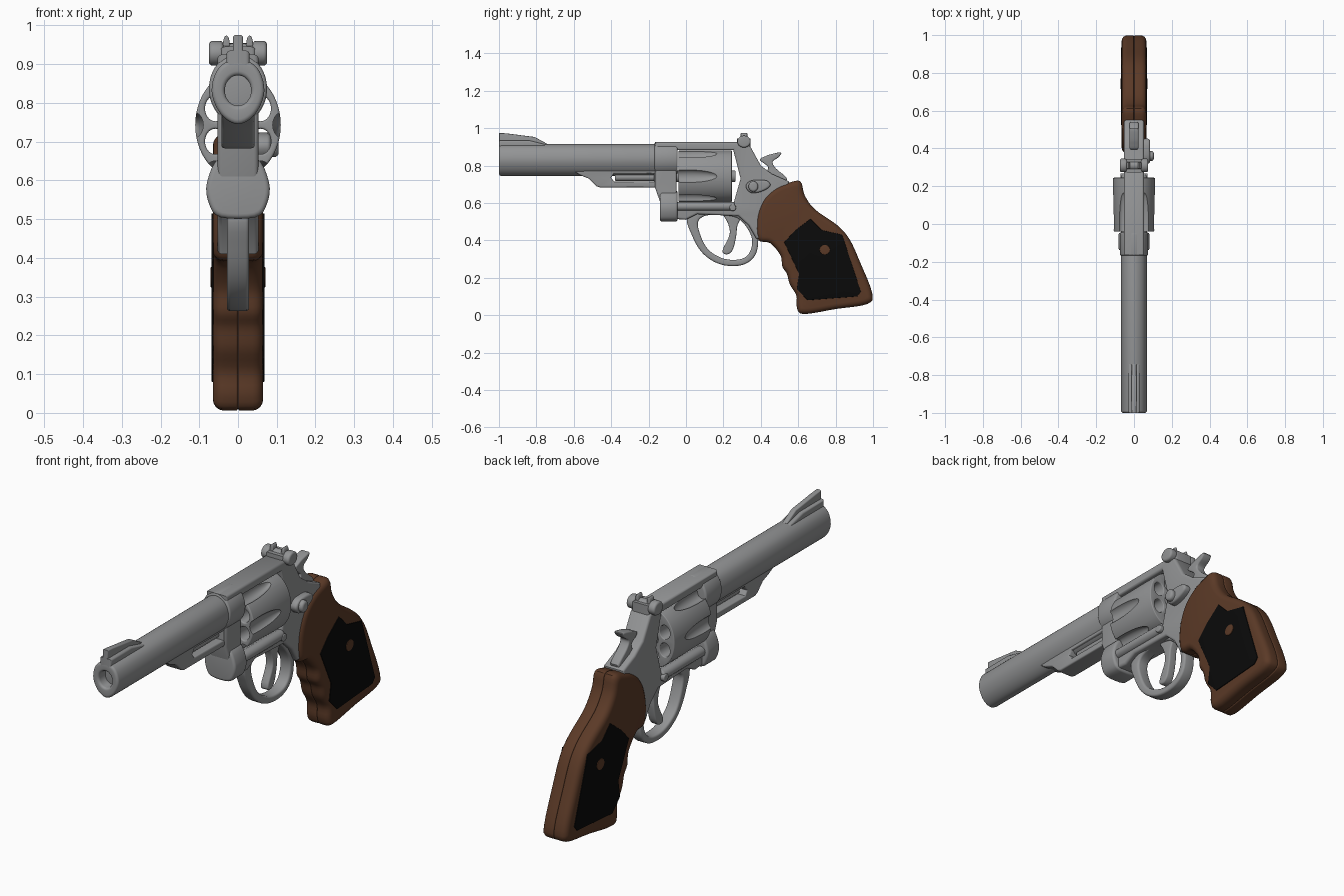
import bpy, bmesh, math
from mathutils import Matrix, Vector

cube = bpy.data.objects.get("Cube")
if cube:
    bpy.data.objects.remove(cube, do_unlink=True)


def material(name, rgb, rough):
    m = bpy.data.materials.new(name)
    m.use_nodes = True
    m.diffuse_color = (*rgb, 1)
    node = m.node_tree.nodes["Principled BSDF"]
    node.inputs["Base Color"].default_value = (*rgb, 1)
    node.inputs["Roughness"].default_value = rough
    return m


STEEL = material("grey steel", (0.29, 0.295, 0.30), 0.5)
WOOD = material("brown wood", (0.105, 0.042, 0.02), 0.6)
BLACK = material("black checkering", (0.003, 0.003, 0.003), 0.8)


def ellipse(cu, cv, ru, rv, n=40):
    return [(cu + ru * math.cos(math.tau * i / n), cv + rv * math.sin(math.tau * i / n)) for i in range(n)]


def box(u0, u1, v0, v1):
    return [(u0, v0), (u1, v0), (u1, v1), (u0, v1)]


def wound(pts, ccw):
    area = sum(a[0] * b[1] - b[0] * a[1] for a, b in zip(pts, pts[1:] + pts[:1]))
    return pts if (area > 0) == ccw else pts[::-1]


def inset(pts, d):
    """Move a closed outline into the material by d, with mitred corners."""
    out = []
    for i, p in enumerate(pts):
        p, a, b = Vector(p), Vector(pts[i - 1]), Vector(pts[(i + 1) % len(pts)])
        e, f = (p - a).normalized(), (b - p).normalized()
        n, m = Vector((-e.y, e.x)), Vector((-f.y, f.x))
        out.append(p + (n + m) * (d / max(1 + n.dot(m), 0.5)))
    return out


def smooth_loop(pts, steps):
    """Round a closed outline with a Catmull-Rom spline."""
    out, n = [], len(pts)
    for i in range(n):
        a, b, c, d = (Vector(pts[(i + k) % n]) for k in (-1, 0, 1, 2))
        for s in range(steps):
            t = s / steps
            out.append(0.5 * (2 * b + (c - a) * t + (2 * a - 5 * b + 4 * c - d) * t * t
                              + (3 * b - a - 3 * c + d) * t ** 3))
    return out


def finish(name, bm, mat):
    bmesh.ops.recalc_face_normals(bm, faces=bm.faces)
    me = bpy.data.meshes.new(name)
    bm.to_mesh(me)
    bm.free()
    me.materials.append(mat)
    ob = bpy.data.objects.new(name, me)
    bpy.context.collection.objects.link(ob)
    shade(ob)
    return ob


def shade(ob):
    bpy.ops.object.select_all(action='DESELECT')
    ob.select_set(True)
    bpy.context.view_layer.objects.active = ob
    bpy.ops.object.shade_smooth_by_angle(angle=math.radians(35))


def plate(name, outline, lo, hi, axis='X', bevel=(0.01, 0.01), steps=1, holes=(), mat=STEEL):
    """Extrude an outline with holes along an axis, with rounded rims."""
    rim = []
    quarter = [math.pi / 2 * k / 4 for k in range(5)]
    for a in quarter:
        rim.append((bevel[0] * (1 - math.sin(a)), lo + bevel[0] * (1 - math.cos(a))))
    for a in reversed(quarter):
        rim.append((bevel[1] * (1 - math.sin(a)), hi - bevel[1] * (1 - math.cos(a))))
    bm = bmesh.new()
    caps = ([], [])
    for k, loop in enumerate([outline, *holes]):
        loop = wound(loop, k == 0)
        rings = []
        for d, w in rim:
            pts = smooth_loop(inset(loop, d), steps)
            rings.append([bm.verts.new((w, u, v) if axis == 'X' else (u, w, v)) for u, v in pts])
        n = len(rings[0])
        for r, s in zip(rings, rings[1:]):
            for i in range(n):
                j = (i + 1) % n
                bm.faces.new((r[i], r[j], s[j], s[i]))
        for cap, ring in zip(caps, (rings[0], rings[-1])):
            cap += [bm.edges.get((ring[i - 1], ring[i])) for i in range(n)]
    for cap in caps:
        bmesh.ops.triangle_fill(bm, use_beauty=True, edges=cap)
    return finish(name, bm, mat)


def mirror(ob):
    ob.modifiers.new("mirror", 'MIRROR')
    return ob


# Barrel with an egg-shaped section, open bore and sight ramp
egg = [(0, 0.745), (0.045, 0.772), (0.068, 0.83), (0.05, 0.89), (0, 0.915),
       (-0.05, 0.89), (-0.068, 0.83), (-0.045, 0.772)]
bore = ellipse(0, 0.832, 0.034, 0.039, 12)
plate("barrel", egg, -1, -0.15, 'Y', (0.011, 0.005), 5, [bore])
plate("bore_plug", ellipse(0, 0.832, 0.04, 0.045), -0.95, -0.93, 'Y', (0.002, 0.002))
plate("sight_ramp", [(-1, 0.89), (-1, 0.935), (-0.84, 0.935), (-0.72, 0.905), (-0.72, 0.89)], -0.03, 0.03)
plate("front_sight", [(-1, 0.9), (-1, 0.975), (-0.96, 0.972), (-0.81, 0.953), (-0.74, 0.915), (-0.74, 0.9)],
      -0.013, 0.013, bevel=(0.006, 0.006))

# Ejector shroud with its side slot and rod
plate("ejector_shroud", [(-0.6, 0.77), (-0.57, 0.75), (-0.52, 0.73), (-0.48, 0.69), (-0.46, 0.683),
                         (-0.15, 0.683), (-0.15, 0.79)], -0.043, 0.043,
      holes=[[(-0.4, 0.735), (-0.385, 0.714), (-0.17, 0.714), (-0.17, 0.757), (-0.385, 0.757)]], bevel=(0.008, 0.008))
plate("ejector_rod", ellipse(0, 0.737, 0.02, 0.02, 20), -0.38, -0.1, 'Y', (0.006, 0.006))

# Frame around the cylinder window
frame = [(-0.165, 0.925), (0.31, 0.925), (0.345, 0.9), (0.4, 0.8), (0.46, 0.755), (0.55, 0.715), (0.55, 0.66),
         (0.5, 0.55), (0.43, 0.41), (0.375, 0.41), (0.335, 0.48), (0.28, 0.53), (0.06, 0.54), (0, 0.51),
         (-0.13, 0.52), (-0.14, 0.61), (-0.165, 0.68)]
window = [(-0.05, 0.6), (0.255, 0.6), (0.292, 0.73), (0.253, 0.882), (-0.05, 0.882)]
plate("frame", frame, -0.053, 0.053, bevel=(0.012, 0.012), holes=[window])
plate("barrel_collar", ellipse(0, 0.837, 0.075, 0.09), -0.168, -0.045, 'Y')
plate("crane_lug", [(-0.045, 0.66), (-0.08, 0.595), (-0.075, 0.54), (-0.045, 0.505), (0.045, 0.505),
                    (0.075, 0.54), (0.08, 0.595), (0.045, 0.66)], -0.14, -0.045, 'Y', (0.012, 0.012), 4)
for side in (-1, 1):
    plate("lower_rail", ellipse(side * 0.045, 0.582, 0.025, 0.024, 20), -0.08, 0.26, 'Y')

# Fluted cylinder, drilled with six chambers
CZ, SQUASH = 0.743, 0.8
spokes = [(math.tau * i / 6, math.tau * (i + 0.5) / 6) for i in range(6)]
chambers = [ellipse(SQUASH * 0.085 * math.cos(b), CZ + 0.085 * math.sin(b), SQUASH * 0.033, 0.033, 20)
            for a, b in spokes]
cylinder = plate("cylinder", ellipse(0, CZ, SQUASH * 0.138, 0.138, 72), -0.04, 0.245, 'Y', (0.006, 0.004),
                 holes=chambers)
bm = bmesh.new()
for a, b in spokes:
    place = (Matrix.Translation((0, 0.01, CZ)) @ Matrix.Diagonal((SQUASH, 1, 1, 1)) @ Matrix.Rotation(-a, 4, 'Y')
             @ Matrix.Translation((0.146, 0, 0)) @ Matrix.Diagonal((0.036, 0.16, 0.036, 1)))
    bmesh.ops.create_uvsphere(bm, u_segments=24, v_segments=16, radius=1, matrix=place)
cutter = finish("flute_cutter", bm, STEEL)
cutter.hide_render = True
cut = cylinder.modifiers.new("flutes", 'BOOLEAN')
cut.operation, cut.solver, cut.object = 'DIFFERENCE', 'EXACT', cutter
graph = bpy.context.evaluated_depsgraph_get()
fluted = bpy.data.meshes.new_from_object(cylinder.evaluated_get(graph))
cylinder.modifiers.clear()
cylinder.data = fluted
shade(cylinder)
bpy.data.objects.remove(cutter, do_unlink=True)
plate("cylinder_pin", ellipse(0, CZ, 0.026, 0.03, 24), -0.06, 0.265, 'Y', (0.004, 0.004))

# Trigger guard and trigger
guard = [(0.015, 0.53), (0.035, 0.42), (0.095, 0.325), (0.19, 0.27), (0.3, 0.268), (0.37, 0.32), (0.386, 0.42),
         (0.36, 0.53), (0.2, 0.56)]
guard_hole = [(0.065, 0.5), (0.08, 0.42), (0.125, 0.345), (0.21, 0.3), (0.3, 0.302), (0.345, 0.345),
              (0.35, 0.42), (0.3, 0.5), (0.24, 0.53), (0.12, 0.535)]
plate("trigger_guard", guard, -0.029, 0.029, steps=5, holes=[guard_hole])
plate("trigger", [(0.2, 0.55), (0.225, 0.49), (0.233, 0.43), (0.195, 0.345), (0.22, 0.325), (0.25, 0.35),
                  (0.268, 0.42), (0.275, 0.48), (0.3, 0.55)], -0.02, 0.02, bevel=(0.007, 0.007), steps=4)

# Hammer with its curled spur
plate("hammer", [(0.42, 0.74), (0.44, 0.79), (0.395, 0.83), (0.425, 0.85), (0.46, 0.862), (0.508, 0.87),
                 (0.495, 0.845), (0.463, 0.82), (0.48, 0.785), (0.54, 0.73), (0.5, 0.7)],
      -0.024, 0.024, bevel=(0.007, 0.007), steps=4)

# Rear sight with side knobs and upright posts
plate("rear_sight_base", box(0.272, 0.345, 0.89, 0.945), -0.045, 0.045)
plate("rear_sight_bar", ellipse(0.31, 0.928, 0.026, 0.026, 24), -0.06, 0.06)
for side in (-1, 1):
    plate("rear_sight_knob", ellipse(0.31, 0.928, 0.036, 0.032, 24), side * 0.056 - 0.019, side * 0.056 + 0.019)
    plate("rear_sight_post", ellipse(side * 0.03, 0.95, 0.009, 0.024, 16), 0.292, 0.328, 'Y', (0.004, 0.004))

# Thumb latch on the left side and small frame screws
plate("thumb_latch", [(0.32, 0.69), (0.345, 0.655), (0.4, 0.66), (0.45, 0.69), (0.43, 0.72), (0.35, 0.72)],
      0.045, 0.085, steps=4)
plate("latch_knob", ellipse(0.36, 0.688, 0.026, 0.028, 24), 0.07, 0.105, bevel=(0.004, 0.012))
for side in (-1, 1):
    plate("frame_screw", ellipse(0.25, 0.575, 0.018, 0.018, 20), side * 0.06 - 0.012, side * 0.06 + 0.012,
          bevel=(0.004, 0.004))

# Grip halves with finger grooves, meeting at a fine seam
grip = [(0.55, 0.708), (0.612, 0.715), (0.635, 0.64), (0.69, 0.565), (0.81, 0.48), (0.875, 0.405), (0.93, 0.285),
        (0.995, 0.12), (0.97, 0.06), (0.8, 0.033), (0.63, 0.006), (0.593, 0.04), (0.59, 0.105), (0.555, 0.165),
        (0.54, 0.22), (0.515, 0.26), (0.505, 0.32), (0.45, 0.385), (0.385, 0.405), (0.378, 0.52), (0.415, 0.62),
        (0.48, 0.68)]
mirror(plate("grip", grip, 0.0005, 0.065, bevel=(0.005, 0.028), steps=4, mat=WOOD))
panel = [(0.665, 0.515), (0.725, 0.455), (0.835, 0.43), (0.935, 0.125), (0.915, 0.1), (0.65, 0.08),
         (0.592, 0.14), (0.605, 0.22), (0.525, 0.39), (0.58, 0.45)]
mirror(plate("grip_panel", panel, 0.06, 0.0685, bevel=(0.001, 0.002), mat=BLACK))
mirror(plate("grip_screw", ellipse(0.742, 0.35, 0.028, 0.026, 24), 0.064, 0.071, bevel=(0.001, 0.002), mat=WOOD))
